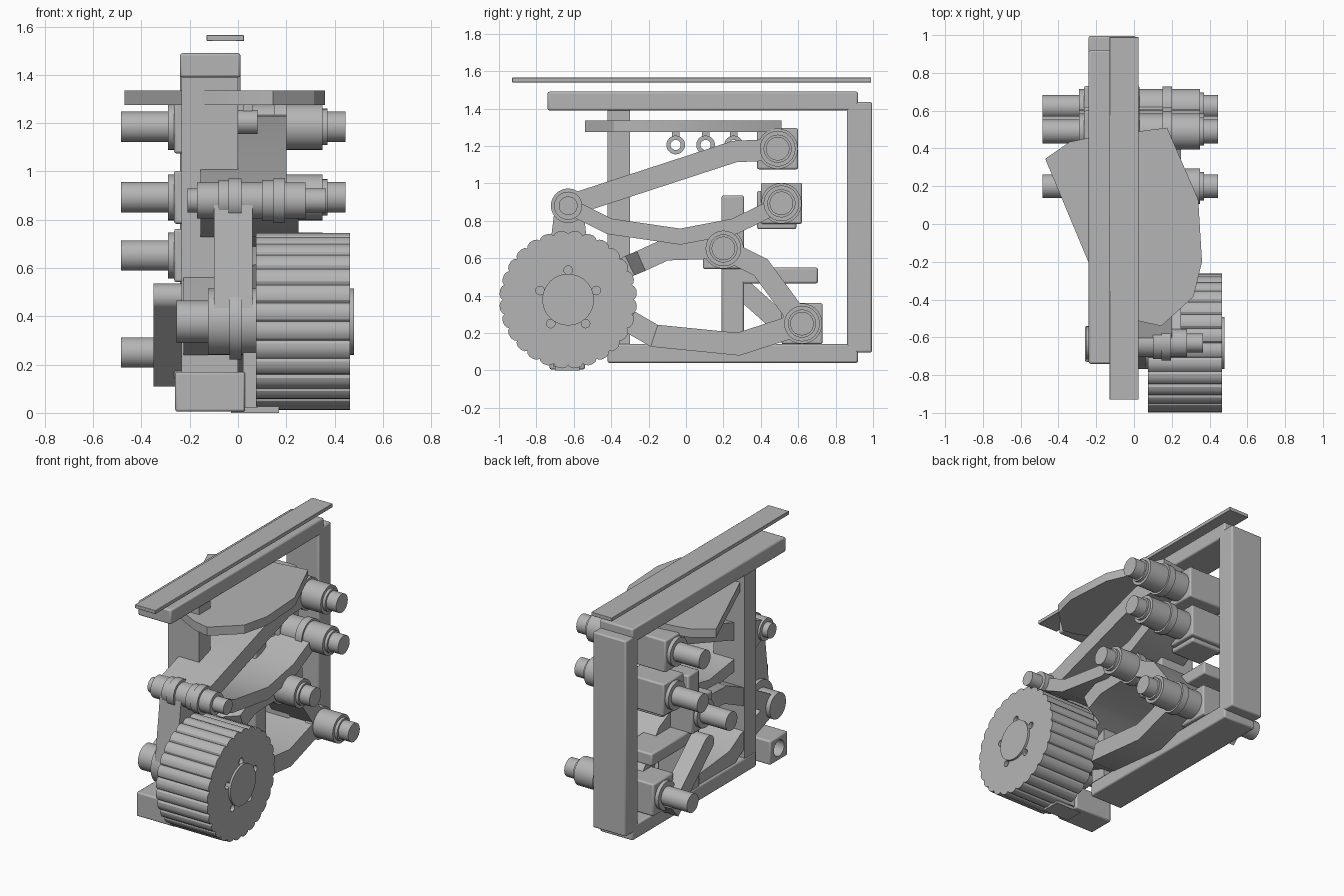
import bpy, bmesh, math
from mathutils import Vector

if "Cube" in bpy.data.objects:
    bpy.data.objects.remove(bpy.data.objects["Cube"], do_unlink=True)

grey = bpy.data.materials.new("plain grey")
grey.use_nodes = True
grey.diffuse_color = (0.46, 0.46, 0.46, 1)
grey.node_tree.nodes["Principled BSDF"].inputs["Base Color"].default_value = grey.diffuse_color
parts = []


def finish(bm, name, bevel=0):
    bmesh.ops.recalc_face_normals(bm, faces=bm.faces)
    mesh = bpy.data.meshes.new(name)
    bm.to_mesh(mesh)
    bm.free()
    mesh.materials.append(grey)
    ob = bpy.data.objects.new(name, mesh)
    bpy.context.collection.objects.link(ob)
    if bevel:
        mod = ob.modifiers.new("Bevel", "BEVEL")
        mod.width, mod.segments = bevel, 2
    parts.append(ob)
    return ob


def extrude(name, outline, shift, bevel=0):
    """Solid made by sweeping a flat outline along a vector."""
    bm = bmesh.new()
    face = bm.faces.new([bm.verts.new(p) for p in outline])
    new = bmesh.ops.extrude_face_region(bm, geom=[face])["geom"]
    verts = [v for v in new if isinstance(v, bmesh.types.BMVert)]
    bmesh.ops.translate(bm, verts=verts, vec=Vector(shift))
    return finish(bm, name, bevel)


def box(name, x, y, z, bevel=0.01):
    outline = [(x[0], y[0], z[0]), (x[0], y[1], z[0]), (x[0], y[1], z[1]), (x[0], y[0], z[1])]
    return extrude(name, outline, (x[1] - x[0], 0, 0), bevel)


def turned(name, y, z, steps, sides=40):
    """Stepped shaft along x; steps are (x, radius) pairs."""
    bm = bmesh.new()
    rings = []
    for x, r in steps:
        angles = [2 * math.pi * i / sides for i in range(sides)]
        rings.append([bm.verts.new((x, y + r * math.cos(a), z + r * math.sin(a))) for a in angles])
    for a, b in zip(rings, rings[1:]):
        for i in range(sides):
            j = (i + 1) % sides
            bm.faces.new((a[i], a[j], b[j], b[i]))
    bm.faces.new(rings[0])
    bm.faces.new(rings[-1])
    return finish(bm, name)


def shaft(name, y, z, sections):
    """Shaft from (x0, x1, radius) sections."""
    return turned(name, y, z, [(x, r) for x0, x1, r in sections for x in (x0, x1)])


def arm(name, path, left, thick):
    """Bent wide bar; path holds (y, z, right edge x)."""
    bm = bmesh.new()
    pts = [Vector((0, p[0], p[1])) for p in path]
    rings = []
    for i, p in enumerate(pts):
        d0 = (p - pts[i - 1]).normalized() if i else None
        d1 = (pts[i + 1] - p).normalized() if i < len(pts) - 1 else d0
        d = ((d0 or d1) + d1).normalized()
        off = Vector((0, -d.z, d.y)) * thick / 2 / max(d.dot(d1), 0.5)
        rings.append([bm.verts.new((x, q.y, q.z)) for x, q in
                      ((left, p - off), (path[i][2], p - off), (path[i][2], p + off), (left, p + off))])
    for a, b in zip(rings, rings[1:]):
        for i in range(4):
            bm.faces.new((a[i], a[i - 1], b[i - 1], b[i]))
    bm.faces.new(rings[0])
    bm.faces.new(rings[-1])
    return finish(bm, name)


def cut(ob, cutter):
    mod = ob.modifiers.new("Hole", "BOOLEAN")
    mod.operation, mod.object, mod.solver = "DIFFERENCE", cutter, "EXACT"
    cutter.hide_render = True
    cutter.hide_viewport = True
    cutter.display_type = "WIRE"
    parts.remove(cutter)


# Frame
fx = (-0.24, 0.01)
box("top_plate", (-0.13, 0.025), (-0.93, 0.99), (1.54, 1.565), 0.003)
box("top_beam", fx, (-0.74, 0.92), (1.39, 1.49))
box("rear_post", fx, (0.86, 0.995), (0.095, 1.435))
box("bottom_beam", fx, (-0.42, 0.92), (0.04, 0.14))
box("front_post", (-0.235, 0.0), (-0.42, -0.3), (0.1, 1.4), 0)
box("middle_post", (-0.235, 0.0), (0.19, 0.31), (0.1, 0.935))
box("middle_shelf", (-0.235, 0.0), (0.25, 0.705), (0.465, 0.55))
box("shelf_support", (-0.235, 0.0), (0.38, 0.59), (0.755, 0.96))

# Faceted deck
deck = [(-0.47, 0.345), (-0.34, 0.435), (-0.245, 0.455), (0.175, 0.51), (0.34, 0.13),
        (0.36, -0.2), (0.315, -0.385), (0.145, -0.54), (0.03, -0.515), (-0.15, -0.42)]
extrude("deck_plate", [(x, y, 1.275) for x, y in deck], (0, 0, 0.06))

# Hanging eyelets
for i, y in enumerate((-0.055, 0.105, 0.255)):
    eye = shaft(f"eyelet_{i}", y, 1.205, [(0, 0.08, 0.05)])
    cut(eye, shaft(f"eyelet_cutter_{i}", y, 1.205, [(-0.1, 0.2, 0.027)]))
    box(f"eyelet_stem_{i}", (0.02, 0.06), (y - 0.02, y + 0.02), (1.245, 1.28), 0)

# Bearing blocks and pivots
for i, (y, z) in enumerate(((0.49, 1.185), (0.51, 0.893), (0.2, 0.652), (0.62, 0.25))):
    box(f"bearing_block_{i}", (-0.265, 0.03), (y - 0.11, y + 0.11), (z - 0.11, z + 0.11))
    shaft(f"pivot_{i}", y, z, [
        (-0.485, -0.29, 0.063), (-0.29, 0.15, 0.095), (0.15, 0.2, 0.108),
        (0.2, 0.35, 0.095), (0.35, 0.37, 0.075), (0.37, 0.445, 0.063)])

# Suspension arms
arm("upper_arm", [(-0.63, 0.88, 0.2), (0.26, 1.17, 0.2), (0.49, 1.18, 0.2)], -0.155, 0.115)
arm("second_arm", [(-0.63, 0.88, 0.25), (-0.41, 0.77, 0.25), (-0.03, 0.715, 0.25),
                   (0.26, 0.77, 0.25), (0.51, 0.893, 0.25)], -0.155, 0.085)
arm("middle_arm", [(-0.63, 0.38, 0.06), (-0.3, 0.56, 0.06), (-0.24, 0.585, 0.2),
                   (-0.11, 0.645, 0.2), (0.2, 0.655, 0.2)], -0.225, 0.115)
arm("rear_link", [(0.2, 0.65, 0.2), (0.4, 0.55, 0.2), (0.62, 0.25, 0.2)], -0.1, 0.11)
arm("lower_arm", [(-0.63, 0.38, 0.06), (-0.3, 0.26, 0.06), (-0.17, 0.185, 0.2),
                  (0.28, 0.14, 0.2), (0.62, 0.25, 0.2)], -0.225, 0.12)

# Round-ended side strut
arm("side_strut", [(0.25, 0.48, -0.235), (0.62, 0.25 - 0.1, -0.235)], -0.35, 0.11)
shaft("strut_end", 0.25, 0.48, [(-0.35, -0.235, 0.055)])

# Wheel with notched rim
cy, cz, teeth = -0.63, 0.378, 28
rim = []
for i in range(teeth):
    for f, r in ((0, 0.35), (0.12, 0.361), (0.35, 0.368), (0.65, 0.368), (0.88, 0.361)):
        a = 2 * math.pi * (i + f) / teeth
        rim.append((0.075, cy + r * math.cos(a), cz + r * math.sin(a)))
wheel = extrude("wheel", rim, (0.39, 0, 0))
for i in range(5):
    a = math.pi / 2 + 2 * math.pi * i / 5
    cut(wheel, turned(f"bolt_cutter_{i}", cy + 0.158 * math.cos(a), cz + 0.158 * math.sin(a),
                      [(0.44, 0.023), (0.5, 0.023)], 16))
shaft("wheel_cap", cy, cz, [(0.4, 0.48, 0.138)])
shaft("wheel_hub", cy, cz, [(-0.255, -0.125, 0.088), (-0.125, -0.035, 0.138),
                            (-0.035, 0.015, 0.157), (0.015, 0.09, 0.138)])

# Knuckle between the hub and the upper joint
extrude("knuckle", [(-0.1, -0.76, 0.4), (-0.1, -0.5, 0.4), (-0.1, -0.55, 0.88), (-0.1, -0.7, 0.88)],
        (0.16, 0, 0))
shaft("upper_joint", -0.63, 0.88, [
    (-0.21, -0.17, 0.05), (-0.17, -0.08, 0.075), (-0.08, -0.04, 0.085), (-0.04, 0.015, 0.092),
    (0.015, 0.1, 0.075), (0.1, 0.145, 0.085), (0.145, 0.195, 0.092), (0.195, 0.28, 0.075),
    (0.28, 0.365, 0.05)])

# Brake block with bored end
block = box("brake_block", (-0.26, 0.03), (-0.73, -0.54), (0.005, 0.17))
cut(block, shaft("bore_cutter", -0.635, 0.088, [(-0.4, -0.18, 0.055)]))
box("brake_bracket", (0.02, 0.08), (-0.71, -0.56), (0.02, 0.25), 0)
box("brake_foot", (-0.03, 0.17), (-0.7, -0.57), (0.0, 0.03), 0)

# Smooth shading with sharp edges kept
for ob in bpy.context.selected_objects:
    ob.select_set(False)
for ob in parts:
    ob.select_set(True)
bpy.context.view_layer.objects.active = parts[0]
bpy.ops.object.shade_smooth_by_angle(angle=math.radians(30))
